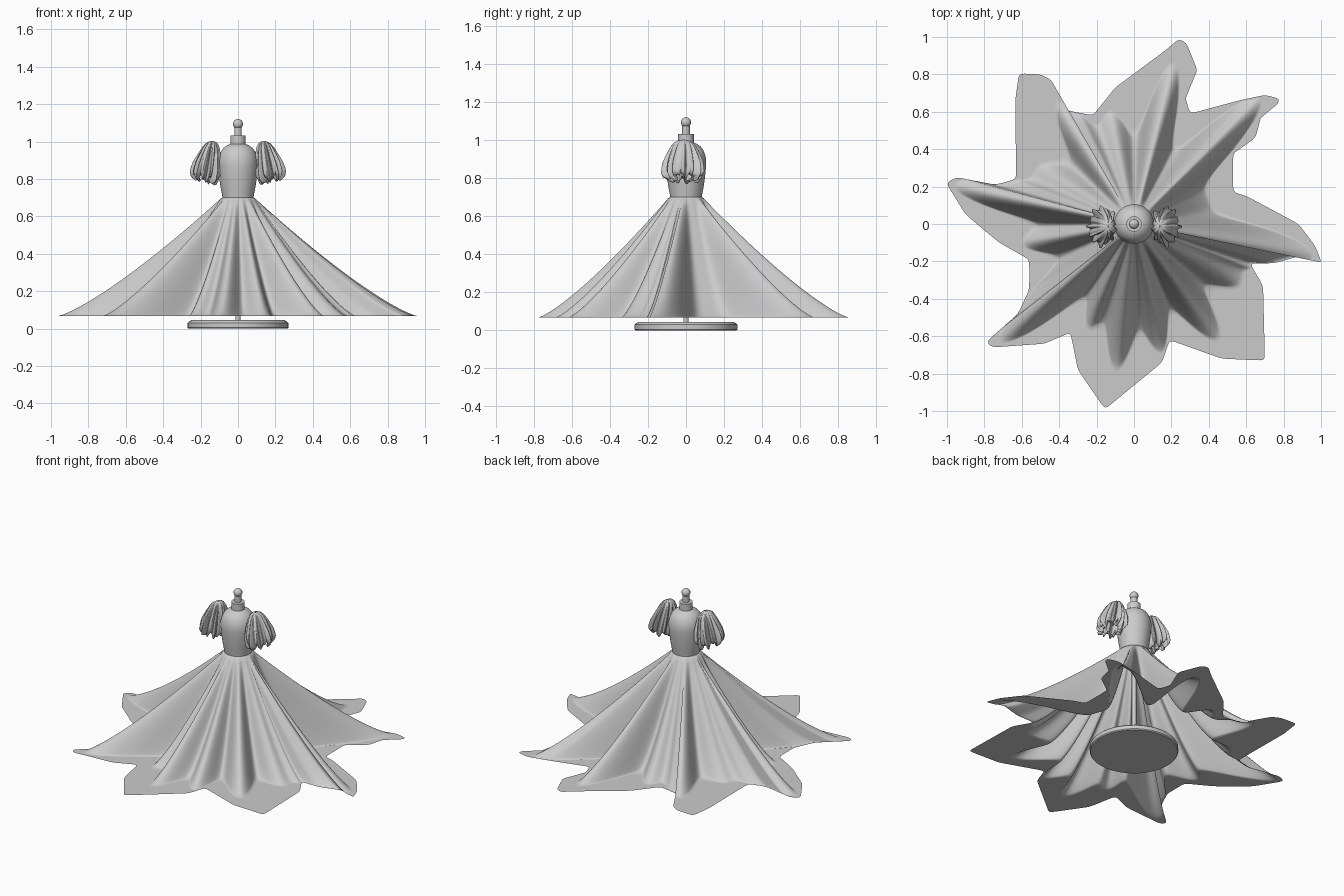
import bpy, bmesh, math, random
from mathutils import Vector

if "Cube" in bpy.data.objects:
    bpy.data.objects.remove(bpy.data.objects["Cube"])
random.seed(4)


def sheet(name, rows, angle=60):
    """Closed-ring surface: every row is a loop of points."""
    bm = bmesh.new()
    vs = [[bm.verts.new(p) for p in row] for row in rows]
    n = len(rows[0])
    for a, b in zip(vs, vs[1:]):
        for i in range(n):
            j = (i + 1) % n
            bm.faces.new((a[i], b[i], b[j], a[j]))
    me = bpy.data.meshes.new(name)
    bm.to_mesh(me)
    bm.free()
    ob = bpy.data.objects.new(name, me)
    bpy.context.collection.objects.link(ob)
    bpy.ops.object.select_all(action='DESELECT')
    bpy.context.view_layer.objects.active = ob
    ob.select_set(True)
    bpy.ops.object.shade_smooth_by_angle(angle=math.radians(angle))
    return ob


def lathe(name, profile, n=48):
    """Turned part; profile runs from the top down."""
    return sheet(name, [[(r * math.cos(2 * math.pi * i / n), r * math.sin(2 * math.pi * i / n), z)
                         for i in range(n)] for r, z in profile], 35)


# stand: round foot, pole
lathe("stand_foot", [(0.001, .045), (.25, .045), (.262, .038), (.27, .03), (.27, .006), (.265, 0), (.001, 0)], 40)
lathe("stand_pole", [(.014, .72), (.014, .04)], 16)

# dress form: torso, collar, neck and finial
lathe("bodice", [(.001, .99), (.04, .988), (.057, .981), (.077, .967), (.091, .948), (.1, .925), (.106, .90),
                 (.106, .87), (.103, .835), (.098, .79), (.092, .75), (.085, .715), (.082, .69), (.001, .69)])
lathe("neck_collar", [(.001, 1.033), (.041, 1.033), (.041, .98)], 32)
lathe("neck_post", [(.02, 1.085), (.02, 1.03)], 24)
lathe("finial_ball", [(max(.001, .027 * math.sin(math.pi * k / 12)), 1.094 + .027 * math.cos(math.pi * k / 12))
                      for k in range(13)], 24)

# skirt hem outline in plan, counter-clockwise from the right-hand tip
HEM = [(1.005, -.21), (.97, -.12), (.88, 0), (.6, .15), (.53, .17), (.53, .38), (.65, .46), (.68, .58), (.77, .64),
       (.78, .67), (.7, .69), (.56, .66), (.3, .59), (.27, .69), (.34, .82), (.28, .97), (.24, .99), (.17, .93),
       (-.1, .73), (-.22, .58), (-.37, .61), (-.44, .77), (-.5, .8), (-.615, .805), (-.635, .66), (-.63, .24),
       (-.74, .21), (-.95, .25), (-1.005, .22), (-.9, .05), (-.72, -.1), (-.56, -.19), (-.56, -.35), (-.62, -.48),
       (-.79, -.63), (-.76, -.66), (-.48, -.64), (-.34, -.58), (-.3, -.78), (-.155, -.99), (.15, -.74),
       (.19, -.62), (.47, -.72), (.7, -.73), (.69, -.33), (.62, -.21), (.75, -.21), (.89, -.17)]
# fold ridges: (angle in degrees, radius where the fold meets the floor, half width)
RIDGES = [(-10, .97, 10), (45, .95, 9), (76, .88, 8), (102, .61, 9), (122, .76, 9), (150, .59, 11),
          (168, .97, 8), (190, .6, 9), (221, .95, 9), (246, .6, 7), (263, .78, 8), (282, .7, 8),
          (306, .76, 9), (330, .64, 9)]
VALLEY, FLOOR, WAIST_R, WAIST_Z = .42, .068, .094, .695


def contact(deg):
    """Radius at which the cloth reaches the floor in this direction."""
    best = VALLEY
    for a, r, w in RIDGES:
        d = (deg - a + 180) % 360 - 180
        best += max(0, r - VALLEY) * math.exp(-(d / w) ** 2)
    return best


# resample the outline evenly and round its corners a little
pts = [Vector(p) for p in HEM]
loop = []
for p, q in zip(pts, pts[1:] + pts[:1]):
    k = max(2, round((q - p).length / .014))
    loop += [p.lerp(q, i / k) for i in range(k)]
for _ in range(3):
    loop = [(loop[i - 1] + 2 * loop[i] + loop[(i + 1) % len(loop)]) / 4 for i in range(len(loop))]

DR, FL = 36, 8
rows = [[] for _ in range(DR + FL + 1)]
for p in loop:
    th, R = math.atan2(p.y, p.x), p.length
    rf = min(contact(math.degrees(th)), R * .985)
    c, s = math.cos(th), math.sin(th)
    for k in range(DR + 1):
        t = k / DR
        r = WAIST_R + (rf - WAIST_R) * t
        z = FLOOR + (WAIST_Z - FLOOR) * (1 - t) ** 1.25
        rows[k].append((r * c, r * s, z))
    for k in range(1, FL + 1):
        r = rf + (R - rf) * k / FL
        rows[DR + k].append((r * c, r * s, FLOOR))
# turned-in waistband above the skirt
rows.insert(0, [(x * .87, y * .87, WAIST_Z + .008) for x, y, z in rows[0]])
sheet("skirt", rows, 80)


# ruffled puff sleeves: gathered at the shoulder, pleated and flaring outward
def sleeve(name, side):
    prof = [(0, .004), (.02, .026), (.07, .044), (.16, .058), (.3, .07), (.45, .08), (.6, .088),
            (.75, .092), (.88, .093), (.97, .085), (1.0, .07), (.96, .055)]
    n = 180
    ph = [random.uniform(0, 6.28) for _ in range(3)]
    out = []
    for t, r in prof:
        ring = []
        for i in range(n):
            a = 2 * math.pi * i / n
            pleat = (.12 * math.sin(13 * a + ph[0] + .8 * t) + .07 * math.sin(21 * a + ph[1] + 1.5 * t)
                     + .05 * math.sin(5 * a + ph[2]))
            rr = r * (.93 + pleat * min(1, .3 + 1.2 * t))
            drop = t * (.205 + .013 * math.sin(7 * a + ph[1]) + .008 * math.sin(13 * a))
            u, v = rr * .80 * math.cos(a), rr * 1.1 * math.sin(a)
            # the sleeve axis leans away from the body
            ring.append((side * (.138 + .2 * drop + u * .97), v - .012, 1.003 - drop + u * .3 * t))
        out.append(ring if side > 0 else ring[::-1])
    return sheet(name, out, 80)


sleeve("right_sleeve", 1)
sleeve("left_sleeve", -1)
